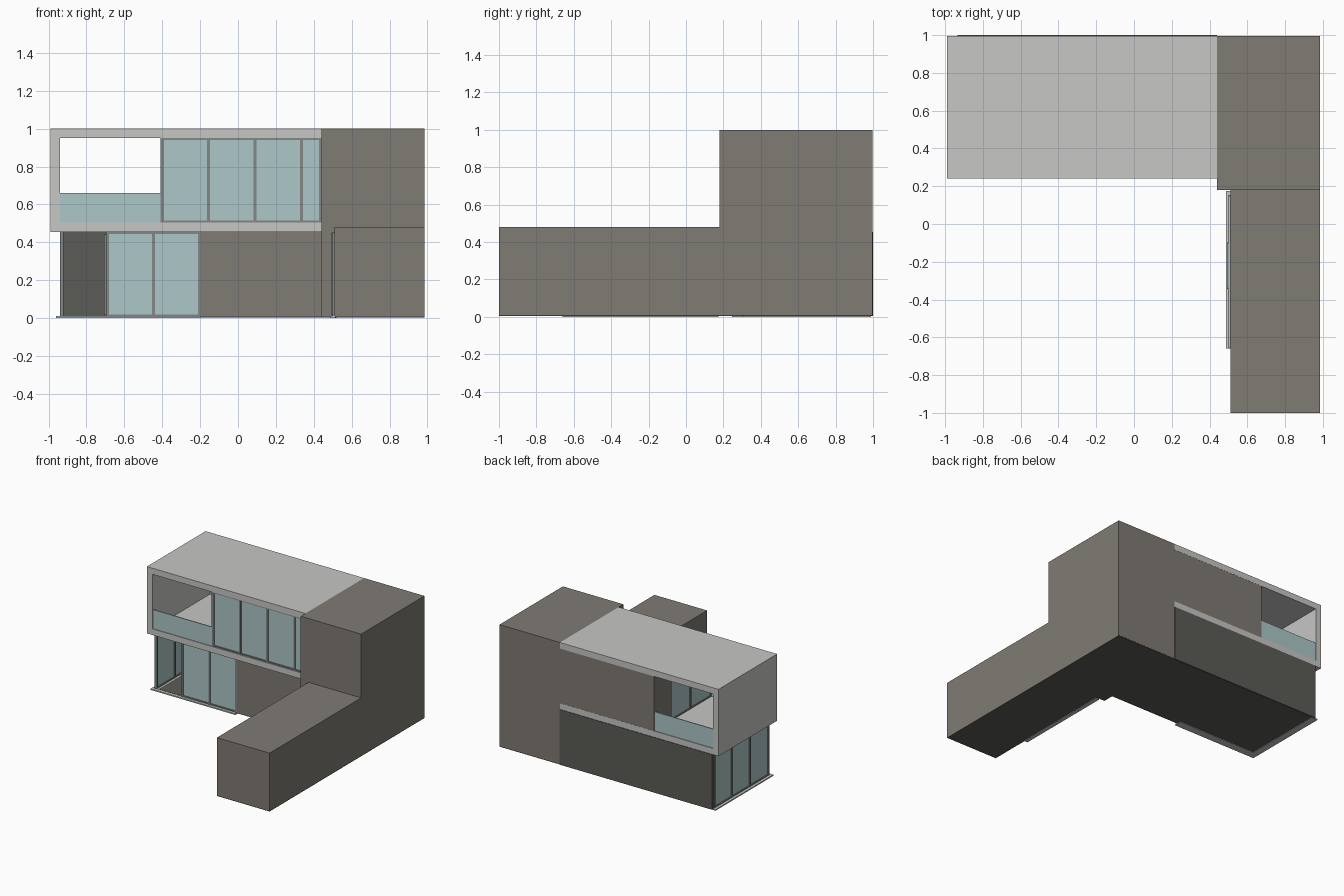
import bpy, bmesh

if "Cube" in bpy.data.objects:
    bpy.data.objects.remove(bpy.data.objects["Cube"])


def material(name, rgb):
    m = bpy.data.materials.new(name)
    m.diffuse_color = (*rgb, 1)
    m.use_nodes = True
    m.node_tree.nodes["Principled BSDF"].inputs["Base Color"].default_value = m.diffuse_color
    return m


BROWN = material("brown cladding", (0.215, 0.197, 0.172))
LIGHT = material("pale concrete", (0.57, 0.57, 0.56))
GLASS = material("tinted glass", (0.42, 0.57, 0.58))
FRAME = material("grey metal", (0.23, 0.245, 0.24))
DARK = material("dark wall", (0.105, 0.105, 0.095))


def boxes(name, mat, spans):
    """One object made of boxes given as (x0, x1, y0, y1, z0, z1)."""
    bm = bmesh.new()
    for x0, x1, y0, y1, z0, z1 in spans:
        verts = bmesh.ops.create_cube(bm, size=1)["verts"]
        for v in verts:
            v.co = (x1 if v.co.x > 0 else x0,
                    y1 if v.co.y > 0 else y0,
                    z1 if v.co.z > 0 else z0)
    me = bpy.data.meshes.new(name)
    bm.to_mesh(me)
    bm.free()
    me.materials.append(mat)
    ob = bpy.data.objects.new(name, me)
    bpy.context.collection.objects.link(ob)
    return ob


def window(name, axis, plane, stops, z0, z1, w=0.016, depth=0.02):
    """Glass run along an axis with a mullion at every stop."""
    def span(a0, a1, d, b, t):
        across = (plane - d / 2, plane + d / 2)
        return (a0, a1, *across, b, t) if axis == "x" else (*across, a0, a1, b, t)
    s0, s1 = stops[0], stops[-1]
    boxes(name + "_glass", GLASS, [span(s0, s1, 0.006, z0, z1)])
    bars = [span(s - w / 2, s + w / 2, depth, z0, z1) for s in stops]
    rails = [span(s0, s1, depth * 0.9, z0, z0 + 0.01),
             span(s0, s1, depth * 0.9, z1 - 0.01, z1)]
    boxes(name + "_frame", FRAME, bars + rails)


# Solid brown volumes
boxes("tower", BROWN, [(0.44, 0.985, 0.18, 0.996, 0.01, 1)])
boxes("front_wing", BROWN, [(0.51, 0.985, -1, 0.18, 0.01, 0.48)])

# Upper storey concrete frame: roof, floor slab, end wall
boxes("upper_frame", LIGHT, [(-0.99, 0.44, 0.24, 0.996, 0.95, 1),
                             (-0.99, 0.44, 0.24, 0.996, 0.455, 0.505),
                             (-0.99, -0.94, 0.24, 0.996, 0.505, 0.95)])

# Upper storey walls and glazing
boxes("upper_back_wall", BROWN, [(-0.40, 0.44, 0.965, 0.995, 0.505, 0.95),
                                 (-0.41, -0.38, 0.78, 0.995, 0.505, 0.95)])
window("upper_front_window", "x", 0.255, [-0.40, -0.155, 0.09, 0.335, 0.435], 0.505, 0.95)
window("balcony_window", "y", -0.40, [0.255, 0.52, 0.78], 0.505, 0.95)
boxes("balcony_railing", GLASS, [(-0.94, -0.405, 0.246, 0.254, 0.505, 0.66),
                                 (-0.94, -0.41, 0.982, 0.99, 0.505, 0.66)])

# Ground storey walls
boxes("ground_front_wall", BROWN, [(-0.195, 0.44, 0.265, 0.295, 0.01, 0.455)])
boxes("ground_back_wall", DARK, [(-0.935, 0.44, 0.975, 1.0, 0.005, 0.455)])

# Ground storey glazing, with the left front bay open
window("ground_front_window", "x", 0.275, [-0.69, -0.445, -0.203], 0.01, 0.455)
window("ground_sliding_door", "x", 0.297, [-0.70, -0.465], 0.015, 0.44)
window("ground_side_window", "y", -0.93, [0.275, 0.51, 0.745, 0.97], 0.01, 0.455)

# Wing glazing on the courtyard side
window("wing_window", "y", 0.506, [-0.65, -0.585, -0.34, -0.10, 0.145], 0.012, 0.455, depth=0.012)
window("wing_sliding_door", "y", 0.498, [-0.335, -0.105], 0.015, 0.45, depth=0.012)

# Door sills
boxes("sills", LIGHT, [(-0.96, -0.195, 0.245, 0.31, 0, 0.01),
                       (-0.96, -0.905, 0.31, 0.99, 0, 0.01),
                       (0.487, 0.52, -0.66, 0.175, 0, 0.01)])

# Dark ground slabs
boxes("ground_slab", DARK, [(-0.905, 0.44, 0.27, 0.99, 0.004, 0.012),
                            (0.44, 0.985, 0.18, 0.995, 0.004, 0.01),
                            (0.511, 0.985, -1, 0.18, 0.004, 0.01)])
